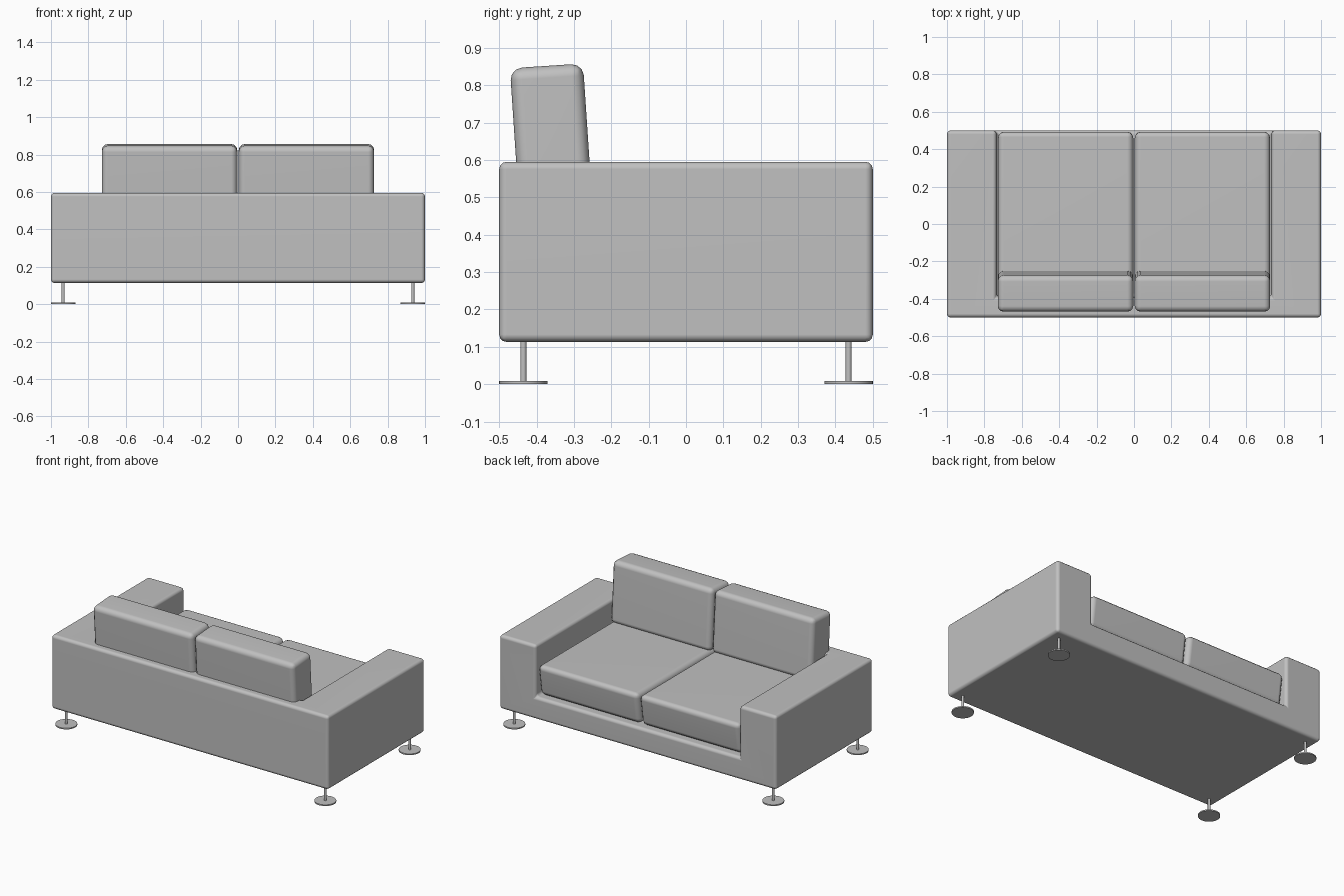
import bpy, math
from mathutils import Vector

if "Cube" in bpy.data.objects:
    bpy.data.objects.remove(bpy.data.objects["Cube"], do_unlink=True)

grey = bpy.data.materials.new("light grey")
grey.use_nodes = True
color = (0.53, 0.53, 0.53, 1)
grey.diffuse_color = color
grey.node_tree.nodes["Principled BSDF"].inputs["Base Color"].default_value = color


def box(name, lo, hi):
    """Box between two corners, origin at its centre."""
    lo, hi = Vector(lo), Vector(hi)
    bpy.ops.mesh.primitive_cube_add(size=1, location=(lo + hi) / 2)
    ob = bpy.context.object
    ob.name = name
    for v in ob.data.vertices:
        v.co *= hi - lo
    ob.data.materials.append(grey)
    return ob


def select(ob):
    bpy.ops.object.select_all(action='DESELECT')
    ob.select_set(True)
    bpy.context.view_layer.objects.active = ob


def soften(ob, width, segments=3):
    """Round the edges and shade smoothly."""
    bev = ob.modifiers.new("rounding", 'BEVEL')
    bev.width = width
    bev.segments = segments
    bev.limit_method = 'ANGLE'
    bev.angle_limit = math.radians(40)
    select(ob)
    bpy.ops.object.modifier_apply(modifier=bev.name)
    bpy.ops.object.shade_smooth_by_angle(angle=math.radians(40))
    ob.modifiers.new("flat faces", 'WEIGHTED_NORMAL').keep_sharp = True


def cylinder(name, radius, x, y, z0, z1, sides):
    bpy.ops.mesh.primitive_cylinder_add(vertices=sides, radius=radius, depth=z1 - z0,
                                        location=(x, y, (z0 + z1) / 2))
    ob = bpy.context.object
    ob.name = name
    ob.data.materials.append(grey)
    bpy.ops.object.shade_smooth_by_angle(angle=math.radians(40))


# Body: block with the seat well cut out, open on the +y side
body = box("sofa_body", (-1, -0.5, 0.113), (1, 0.5, 0.595))
well = box("seat_well_cutter", (-0.735, -0.39, 0.26), (0.735, 0.7, 0.8))
cut = body.modifiers.new("well", 'BOOLEAN')
cut.operation = 'DIFFERENCE'
cut.solver = 'EXACT'
cut.object = well
select(body)
bpy.ops.object.modifier_apply(modifier=cut.name)
bpy.data.objects.remove(well, do_unlink=True)
soften(body, 0.02)

for side, s in (("left", 1), ("right", -1)):
    x0, x1 = sorted((s * 0.004, s * 0.728))

    # Seat cushion, front face undercut towards the bottom
    seat = box(side + "_seat_cushion", (x0, -0.385, 0.262), (x1, 0.497, 0.467))
    for v in seat.data.vertices:
        if v.co.y > 0 and v.co.z < 0:
            v.co.y -= 0.03
    soften(seat, 0.032)

    # Back cushion, leaning back
    back = box(side + "_back_cushion", (x0, -0.458, 0.45), (x1, -0.262, 0.852))
    soften(back, 0.032)
    back.rotation_euler.x = math.radians(3.8)

    # Feet: thin rod on a round plate
    for end, y in (("front", -0.435), ("back", 0.435)):
        cylinder(f"{side}_{end}_foot_rod", 0.008, s * 0.935, y, 0.005, 0.115, 16)
        cylinder(f"{side}_{end}_foot_plate", 0.065, s * 0.935, y, 0, 0.008, 32)
